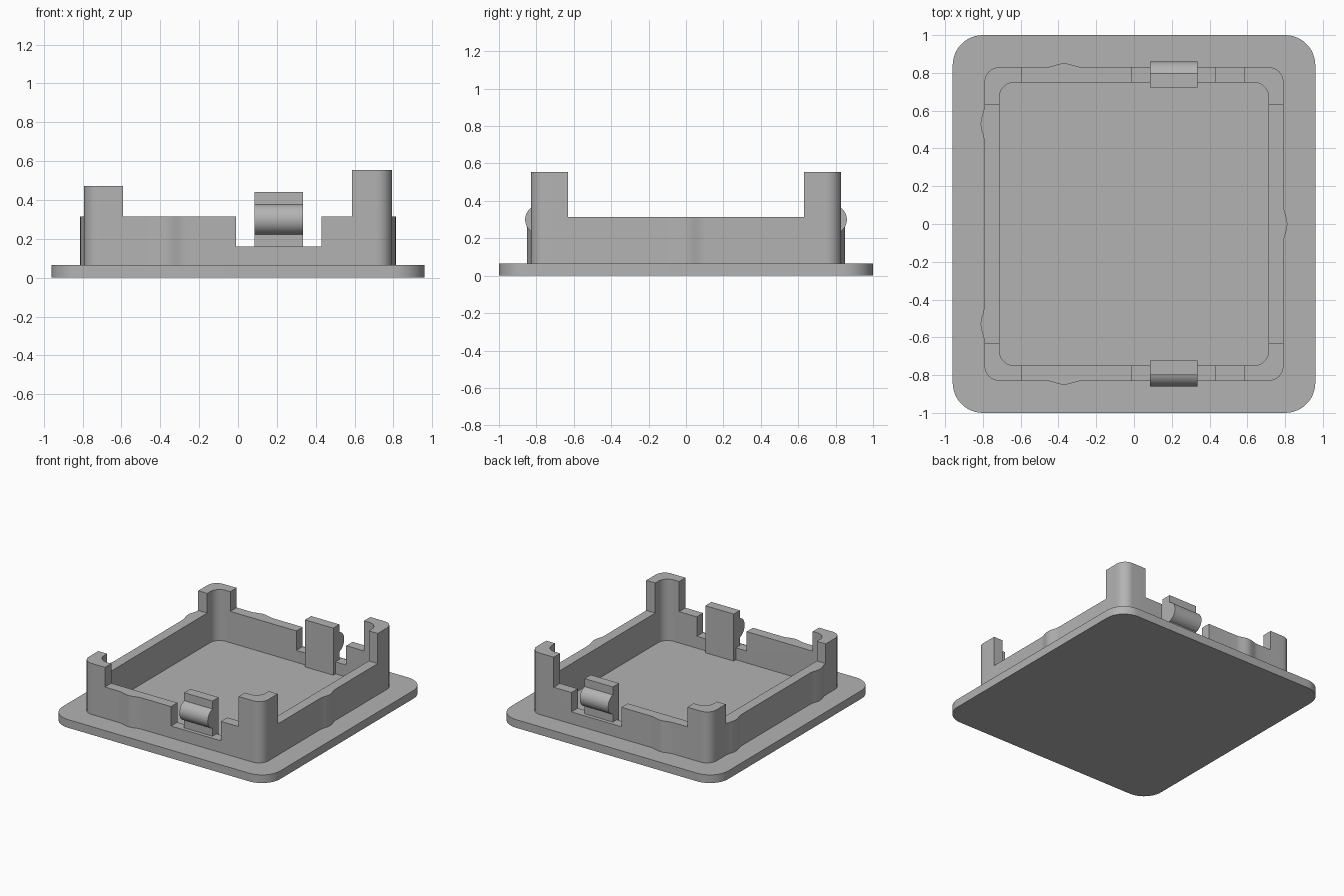
import bpy, bmesh
from math import sin, cos, pi, radians

if "Cube" in bpy.data.objects:
    bpy.data.objects.remove(bpy.data.objects["Cube"])

grey = bpy.data.materials.new("mid grey plastic")
grey.use_nodes = True
COLOUR = (0.45, 0.45, 0.45, 1)
grey.diffuse_color = COLOUR
grey.node_tree.nodes["Principled BSDF"].inputs["Base Color"].default_value = COLOUR


def extrude(name, outline, direction):
    """Solid made by pushing a closed 3D outline along a direction."""
    bm = bmesh.new()
    face = bm.faces.new([bm.verts.new(p) for p in outline])
    ext = bmesh.ops.extrude_face_region(bm, geom=[face])
    verts = [v for v in ext["geom"] if isinstance(v, bmesh.types.BMVert)]
    bmesh.ops.translate(bm, verts=verts, vec=direction)
    bmesh.ops.recalc_face_normals(bm, faces=bm.faces[:])
    mesh = bpy.data.meshes.new(name)
    bm.to_mesh(mesh)
    bm.free()
    mesh.materials.append(grey)
    obj = bpy.data.objects.new(name, mesh)
    bpy.context.collection.objects.link(obj)
    return obj


def box(name, x0, x1, y0, y1, z0, z1):
    return extrude(name, [(x0, y0, z0), (x1, y0, z0), (x1, y1, z0), (x0, y1, z0)],
                   (0, 0, z1 - z0))


def bump(centre, step):
    """Points along a gentle swelling: (position, outward offset)."""
    n = 12
    return [(centre + step * (i / n - 0.5) * 0.2, 0.01 * (1 - cos(2 * pi * i / n)))
            for i in range(n + 1)]


def rounded(hx, hy, r, z, bumps=False):
    """Counter-clockwise rounded rectangle, optionally with swellings on its sides."""
    sides = [[], [], [], []]
    if bumps:
        sides[0] = [(hx + o, t, z) for t, o in bump(0, 1)]
        sides[1] = [(t, hy + o, z) for t, o in bump(-0.37, -1)]
        sides[2] = [(-hx - o, t, z) for c in (0.53, -0.53) for t, o in bump(c, -1)]
        sides[3] = [(t, -hy - o, z) for t, o in bump(-0.37, 1)]
    pts = []
    for k, (sx, sy) in enumerate([(1, 1), (-1, 1), (-1, -1), (1, -1)]):
        pts += sides[k]
        for i in range(13):
            a = (k + i / 12) * pi / 2
            pts.append((sx * (hx - r) + r * cos(a), sy * (hy - r) + r * sin(a), z))
    return pts


def cut(obj, cutter):
    cutter.hide_render = True
    mod = obj.modifiers.new("cut", "BOOLEAN")
    mod.operation, mod.solver, mod.object = "DIFFERENCE", "EXACT", cutter
    bpy.context.view_layer.objects.active = obj
    bpy.ops.object.modifier_apply(modifier=mod.name)
    bpy.data.objects.remove(cutter)


# Base plate
parts = [extrude("base_plate", rounded(0.96, 1.0, 0.16, 0), (0, 0, 0.065))]

# Rim wall, cut down so that four corner posts remain
wall = extrude("rim_wall", rounded(0.792, 0.83, 0.08, 0.06, True), (0, 0, 0.495))
cut(wall, extrude("inside_cutter", rounded(0.713, 0.75, 0.08, -0.1), (0, 0, 1)))
cut(wall, box("front_back_cutter", -0.593, 0.586, -1, 1, 0.315, 1))
cut(wall, box("side_cutter", -1, 1, -0.63, 0.63, 0.315, 1))
cut(wall, box("short_post_cutter", -1, -0.4, -1.1, 1.1, 0.472, 1.1))
cut(wall, box("clip_notch_cutter", -0.01, 0.43, -1.2, 1.2, 0.16, 1.2))
parts.append(wall)

# Snap clips: an upright tab with a rounded catch on its outer face
for name, s in (("front", -1), ("back", 1)):
    profile = [(0.722, 0.06), (0.80, 0.06)]
    for i in range(25):
        a = radians(-76 + 152 * i / 24)
        profile.append((0.781 + 0.079 * cos(a), 0.30 + 0.079 * sin(a)))
    profile += [(0.80, 0.44), (0.722, 0.44)]
    parts.append(extrude(name + "_clip", [(0.085, s * y, z) for y, z in profile],
                         (0.25, 0, 0)))

# Smooth curved surfaces, keep the edges sharp
bpy.ops.object.select_all(action="DESELECT")
for p in parts:
    p.select_set(True)
bpy.context.view_layer.objects.active = wall
bpy.ops.object.shade_smooth_by_angle(angle=radians(30))
